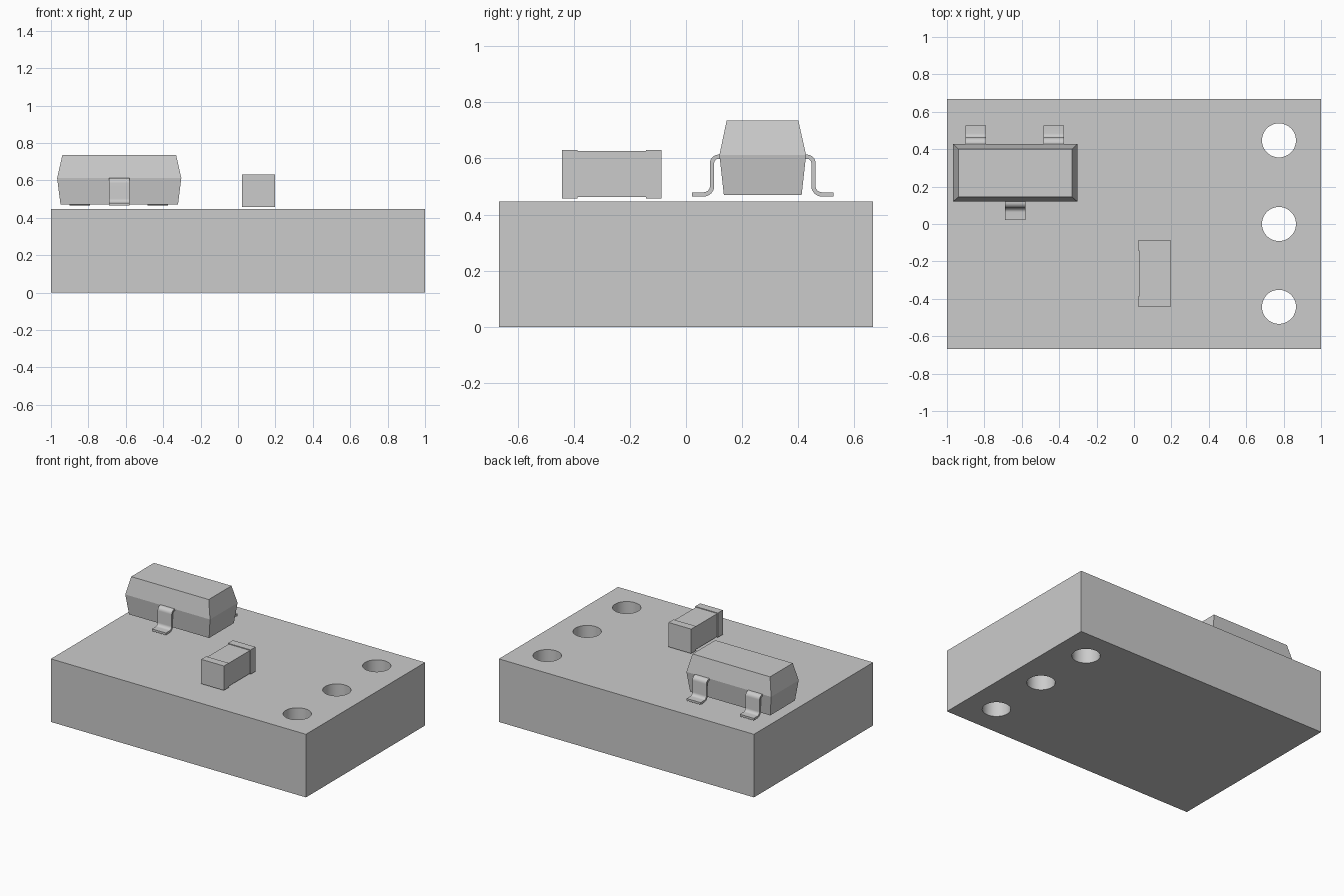
import bpy, bmesh, math
from mathutils import Vector

cube = bpy.data.objects.get("Cube")
if cube:
    bpy.data.objects.remove(cube, do_unlink=True)

GREY = (0.6, 0.6, 0.6, 1)
mat = bpy.data.materials.new("plain grey")
mat.use_nodes = True
mat.diffuse_color = GREY
mat.node_tree.nodes["Principled BSDF"].inputs["Base Color"].default_value = GREY


def finish(name, bm):
    bmesh.ops.recalc_face_normals(bm, faces=bm.faces)
    mesh = bpy.data.meshes.new(name)
    bm.to_mesh(mesh)
    bm.free()
    mesh.materials.append(mat)
    obj = bpy.data.objects.new(name, mesh)
    bpy.context.collection.objects.link(obj)
    return obj


def activate(obj):
    bpy.ops.object.select_all(action="DESELECT")
    obj.select_set(True)
    bpy.context.view_layer.objects.active = obj


def apply_modifiers(obj):
    activate(obj)
    for mod in list(obj.modifiers):
        bpy.ops.object.modifier_apply(modifier=mod.name)


def smooth(obj):
    activate(obj)
    bpy.ops.object.shade_smooth_by_angle(angle=math.radians(30))


def loft(name, sections):
    """Stack of rectangles (x0, x1, y0, y1, z), capped at both ends."""
    bm = bmesh.new()
    rings = [[bm.verts.new(p) for p in ((a, c, z), (b, c, z), (b, d, z), (a, d, z))]
             for a, b, c, d, z in sections]
    for low, high in zip(rings, rings[1:]):
        for i in range(4):
            j = (i + 1) % 4
            bm.faces.new((low[i], low[j], high[j], high[i]))
    bm.faces.new(rings[0])
    bm.faces.new(rings[-1])
    return finish(name, bm)


def box(name, x0, x1, y0, y1, z0, z1):
    return loft(name, [(x0, x1, y0, y1, z0), (x0, x1, y0, y1, z1)])


# Thick board with three through holes
board = box("board", -1, 1, -0.667, 0.667, 0, 0.447)
for y in (-0.443, 0, 0.447):
    bpy.ops.mesh.primitive_cylinder_add(vertices=48, radius=0.091, depth=2,
                                        location=(0.775, y, 0.2))
    cutter = bpy.context.object
    cutter.name = "hole_cutter"
    cutter.hide_render = True
    mod = board.modifiers.new("hole", "BOOLEAN")
    mod.operation = "DIFFERENCE"
    mod.solver = "EXACT"
    mod.object = cutter
    apply_modifiers(board)
    bpy.data.objects.remove(cutter, do_unlink=True)
smooth(board)

# Small chip: slim body between two slightly larger end caps
box("chip_body", 0.026, 0.194, -0.39, -0.14, 0.463, 0.626)
box("chip_front_cap", 0.021, 0.199, -0.442, -0.387, 0.458, 0.631)
box("chip_back_cap", 0.021, 0.199, -0.143, -0.088, 0.458, 0.631)

# Moulded package, widest at its parting line
loft("package_body", [
    (-0.949, -0.321, 0.135, 0.412, 0.47),
    (-0.967, -0.303, 0.119, 0.428, 0.612),
    (-0.939, -0.331, 0.145, 0.4, 0.736),
])


def arc(cy, cz, r, start, end, steps=8):
    for i in range(steps + 1):
        a = math.radians(start + (end - start) * i / steps)
        yield cy + r * math.cos(a), cz + r * math.sin(a)


# Gull-wing leads: bent ribbon given thickness, mirrored to the back
CENTRE_Y = 0.2735
WIDTH = 0.11
PATH = [(0.14, 0.606), *arc(0.115, 0.584, 0.022, 90, 180),
        *arc(0.063, 0.502, 0.03, 0, -90), (0.021, 0.472)]


def lead(name, x, back=False):
    bm = bmesh.new()
    rows = []
    for y, z in PATH:
        y = 2 * CENTRE_Y - y if back else y
        rows.append([bm.verts.new((x + s * WIDTH / 2, y, z)) for s in (-1, 1)])
    for a, b in zip(rows, rows[1:]):
        bm.faces.new((a[0], a[1], b[1], b[0]))
    obj = finish(name, bm)
    mod = obj.modifiers.new("thickness", "SOLIDIFY")
    mod.thickness = 0.015
    mod.offset = 0
    apply_modifiers(obj)
    smooth(obj)


lead("front_lead", -0.635)
lead("back_right_lead", -0.845, back=True)
lead("back_left_lead", -0.428, back=True)
